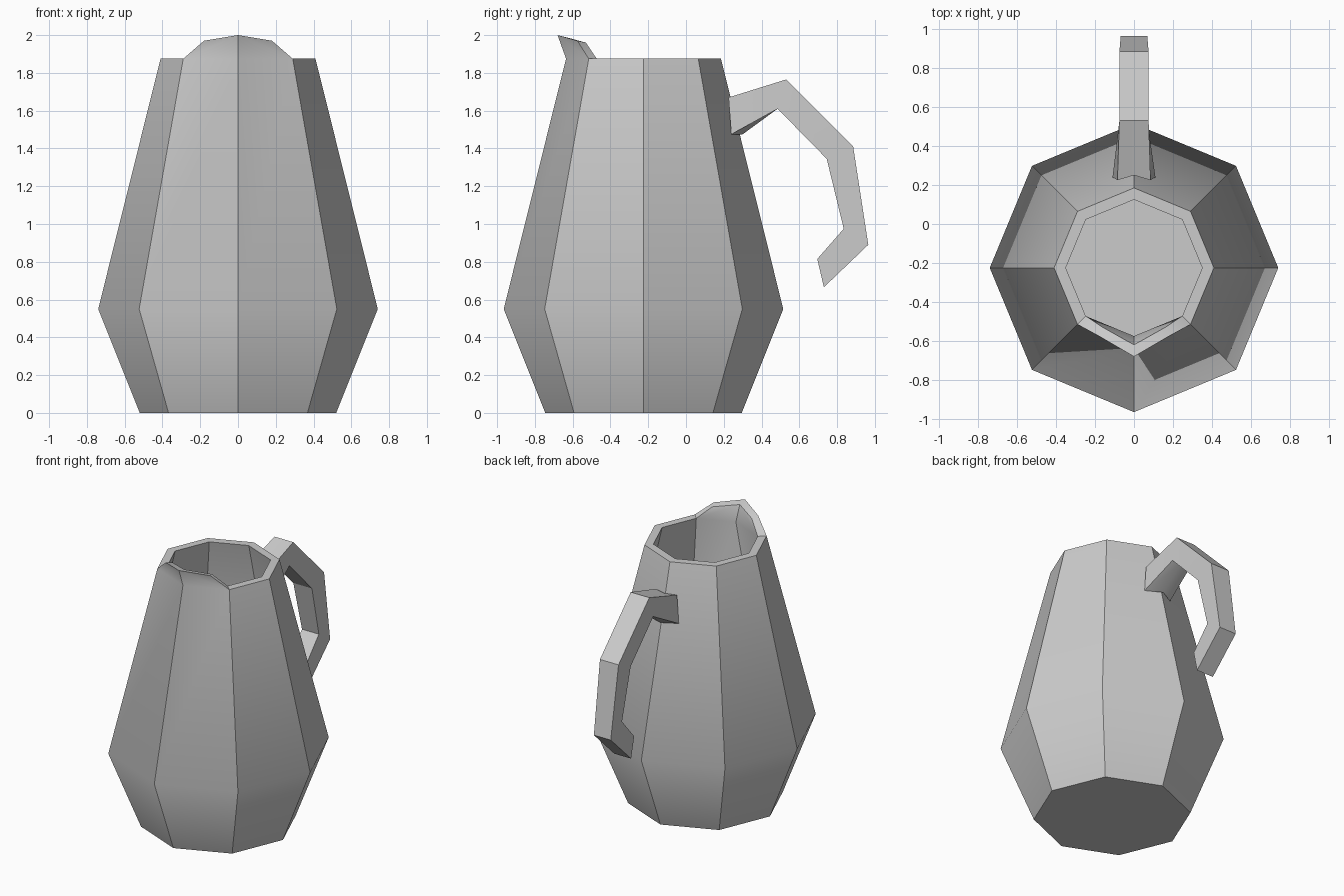
import bpy, bmesh, math

cube = bpy.data.objects.get("Cube")
if cube:
    bpy.data.objects.remove(cube, do_unlink=True)

grey = bpy.data.materials.new("light_grey")
grey.use_nodes = True
color = (0.6, 0.6, 0.6, 1)
grey.diffuse_color = color
grey.node_tree.nodes["Principled BSDF"].inputs["Base Color"].default_value = color

SIDES = 8
CENTRE_Y = -0.225


def finish(bm, name, angle):
    """Turn a bmesh into a shaded object."""
    bmesh.ops.recalc_face_normals(bm, faces=bm.faces)
    mesh = bpy.data.meshes.new(name)
    bm.to_mesh(mesh)
    bm.free()
    mesh.materials.append(grey)
    obj = bpy.data.objects.new(name, mesh)
    bpy.context.collection.objects.link(obj)
    bpy.ops.object.select_all(action="DESELECT")
    obj.select_set(True)
    bpy.context.view_layer.objects.active = obj
    bpy.ops.object.shade_smooth_by_angle(angle=math.radians(angle))
    return obj


def ring(bm, radius, z):
    step = math.tau / SIDES
    return [bm.verts.new((radius * math.cos(k * step),
                          CENTRE_Y + radius * math.sin(k * step), z))
            for k in range(SIDES)]


def bridge(bm, a, b, skip=()):
    n = len(a)
    for k in range(n):
        if k not in skip:
            j = (k + 1) % n
            bm.faces.new((a[k], a[j], b[j], b[k]))


# Jug body: outer and inner walls, with a gap in the rim for the spout
bm = bmesh.new()
outer = [ring(bm, r, z) for r, z in ((0.52, 0), (0.74, 0.55), (0.41, 1.875))]
inner = [ring(bm, r, z) for r, z in ((0.35, 1.875), (0.67, 0.56), (0.48, 0.07))]
for wall in (outer, inner):
    for low, high in zip(wall, wall[1:]):
        bridge(bm, low, high)
bm.faces.new(outer[0])
bm.faces.new(inner[-1])
FRONT = 6
bridge(bm, outer[-1], inner[0], skip=(FRONT - 1, FRONT))

# Pouring spout raised from the front of the rim
tip_out = bm.verts.new((0, -0.68, 2.0))
tip_in = bm.verts.new((0, -0.62, 1.985))
rim_out, rim_in = outer[-1], inner[0]
for side in (-1, 1):
    mid_out = bm.verts.new((side * 0.18, -0.575, 1.97))
    mid_in = bm.verts.new((side * 0.16, -0.53, 1.96))
    k = FRONT + side
    bm.faces.new((rim_out[k], rim_out[FRONT], tip_out, mid_out))
    bm.faces.new((rim_in[k], rim_in[FRONT], tip_in, mid_in))
    bm.faces.new((rim_out[k], mid_out, mid_in, rim_in[k]))
    bm.faces.new((mid_out, tip_out, tip_in, mid_in))
finish(bm, "jug_body", 38)

# Handle: outer (y, z), inner (y, z), outer and inner half widths
path = (
    ((0.25, 1.67), (0.30, 1.475), 0.085, 0.11),
    ((0.53, 1.765), (0.485, 1.61), 0.075, 0.075),
    ((0.885, 1.41), (0.745, 1.345), 0.075, 0.075),
    ((0.965, 0.89), (0.835, 0.975), 0.068, 0.068),
    ((0.73, 0.665), (0.695, 0.815), 0.068, 0.068),
)
bm = bmesh.new()
sections = []
for i, (out, inn, w_out, w_in) in enumerate(path):
    # The first section wraps around the corner of the body
    wrap_out, wrap_in = (0.025, 0.06) if i == 0 else (0, 0)
    loop = [(x * w_out, out[0] - abs(x) * wrap_out, out[1]) for x in (-1, 0, 1)]
    loop += [(x * w_in, inn[0] - abs(x) * wrap_in, inn[1]) for x in (1, 0, -1)]
    sections.append([bm.verts.new(p) for p in loop])
for a, b in zip(sections, sections[1:]):
    bridge(bm, a, b)
for end in (sections[0], sections[-1]):
    bm.faces.new((end[0], end[1], end[4], end[5]))
    bm.faces.new((end[1], end[2], end[3], end[4]))
finish(bm, "handle", 20)
